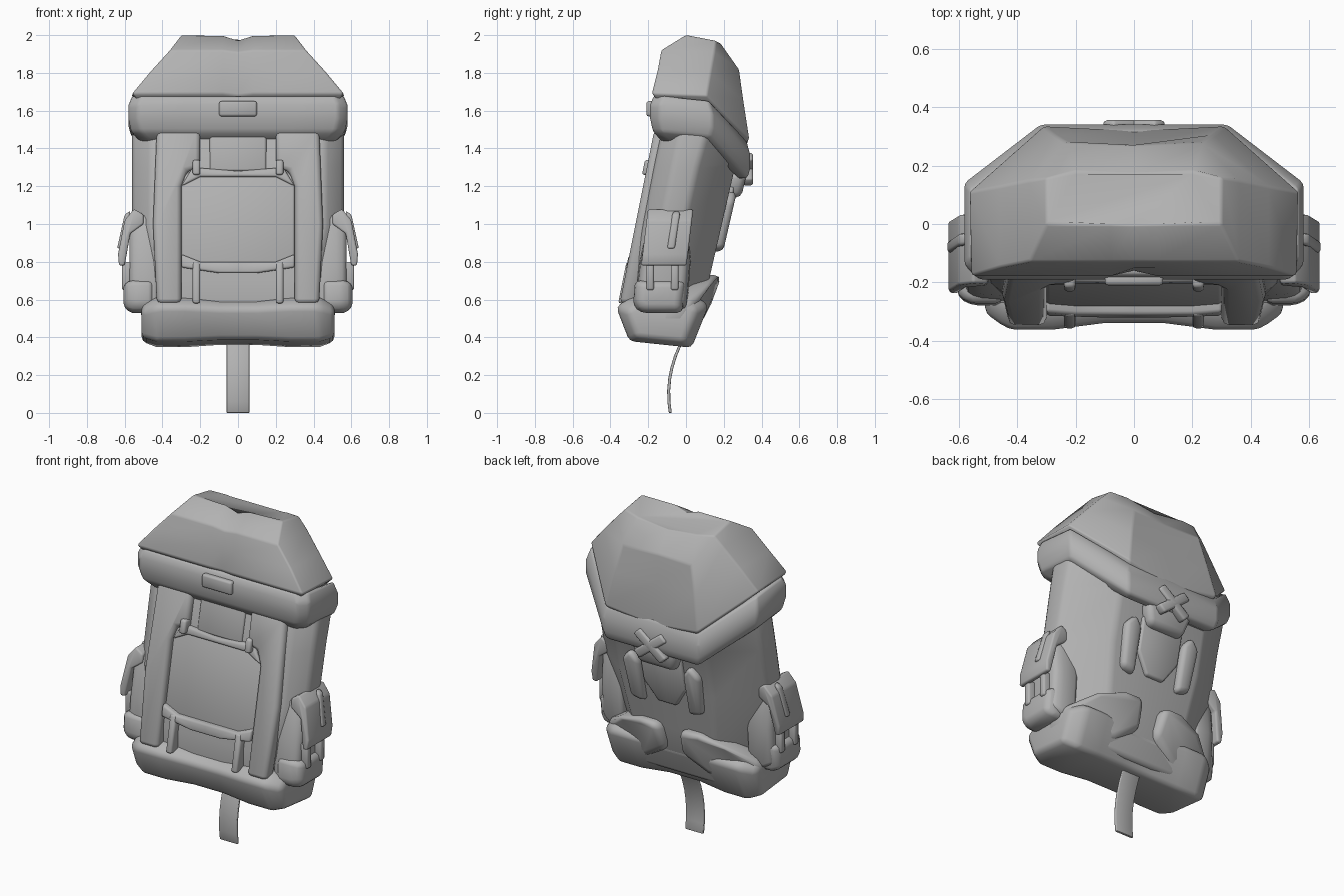
import bpy, bmesh, math

cube = bpy.data.objects.get("Cube")
if cube:
    bpy.data.objects.remove(cube, do_unlink=True)

grey = (.45, .45, .45, 1)
fabric = bpy.data.materials.new("grey_fabric")
fabric.use_nodes = True
fabric.diffuse_color = grey
fabric.node_tree.nodes["Principled BSDF"].inputs["Base Color"].default_value = grey


def front(z):
    """Leaning front plane of the pack."""
    return .2 * z - .47


def back(z):
    """Leaning back plane of the pack."""
    return .23 * z - .03


def rim(y):
    """Height of the collar's upper edge, which drops towards the back."""
    return 1.68 - 1.1 * max(0, y - .1)


def skin(name, rings, bevel=.015, mirror=False):
    """Join closed rings of points into a capped, softly bevelled solid."""
    bm = bmesh.new()
    loops = [[bm.verts.new(point) for point in ring] for ring in rings]
    count = len(loops[0])
    for lower, upper in zip(loops, loops[1:]):
        for i in range(count):
            j = (i + 1) % count
            bm.faces.new((lower[i], lower[j], upper[j], upper[i]))
    bm.faces.new(loops[0])
    bm.faces.new(loops[-1])
    bmesh.ops.recalc_face_normals(bm, faces=bm.faces)
    mesh = bpy.data.meshes.new(name)
    bm.to_mesh(mesh)
    bm.free()
    mesh.shade_smooth()
    mesh.materials.append(fabric)
    part = bpy.data.objects.new(name, mesh)
    bpy.context.collection.objects.link(part)
    if mirror:
        part.modifiers.new("Mirror", "MIRROR")
    soften = part.modifiers.new("Bevel", "BEVEL")
    soften.width = bevel
    soften.segments = 2
    soften.limit_method = "ANGLE"
    soften.angle_limit = math.radians(28)


def mirrored(half):
    """Complete a ring from its +x half, listed from centre to centre."""
    return half + [(-p[0], *p[1:]) for p in reversed(half[1:-1])]


def section(width, y_front, y_back, cut, height):
    """Horizontal slice with small front corners and wide back corners."""
    half = [(0, y_front), (width / 2, y_front), (width - cut, y_front), (width, y_front + cut),
            (width, y_back - .2), (width * .55, y_back), (0, y_back)]
    return mirrored([(x, y, height(y)) for x, y in half])


def plate(name, outline, surface, inner, outer, mirror=False, bevel=.012):
    """Slab with an x-z outline lying on a leaning plane."""
    skin(name, [[(x, surface(z) + depth, z) for x, z in outline]
                for depth in (inner, outer)], bevel, mirror)


def rect(left, right, bottom, top):
    return [(left, bottom), (right, bottom), (right, top), (left, top)]


def side_prism(name, outline, y_start, y_end, lean=0):
    """x-z outline extruded along y, on both sides."""
    skin(name, [[(x, y + lean * (z - .8), z) for x, z in outline]
                for y in (y_start, y_end)], .01, True)


def side_bulge(name, outline, steps, centre):
    """y-z outline stacked outwards along x while shrinking, on both sides."""
    cy, cz = centre
    skin(name, [[(x, cy + (y - cy) * size, cz + (z - cz) * size) for y, z in outline]
                for x, size in steps], .025, True)


# Main sack, closed off inside the collar
skin("main_sack", [section(min(.56, .36 + .2 * z), max(front(z) + .04, -.29), back(z) - .01, .1,
                           lambda y: min(z, rim(y) - .1)) for z in (.4, .7, 1, 1.3, 1.6)], .03)

# Padded collar
skin("collar", [section(.56 + grow, -.17 - grow, .32 + grow, .05, lambda y: rim(y) - drop)
                for drop, grow in ((.24, -.04), (.19, .005), (.12, .02), (.05, .02), (0, 0))])
plate("collar_clasp", rect(-.1, .1, 1.57, 1.65), lambda z: -.17, 0, -.04)

# Lid: slanted shell from the rim to the crest, with a hollowed back
lid = [
    [(0, -.1, 1.62), (.5, -.12, 1.62), (.5, .1, 1.62), (.28, .28, 1.4), (0, .28, 1.38)],
    [(0, -.16, 1.68), (.56, -.18, 1.69), (.565, .11, 1.68), (.31, .335, 1.45), (0, .32, 1.41)],
    [(0, -.15, 1.8), (.46, -.15, 1.81), (.46, .13, 1.8), (.27, .305, 1.65), (0, .27, 1.65)],
    [(0, -.13, 1.91), (.36, -.13, 1.92), (.36, .15, 1.91), (.23, .28, 1.82), (0, .27, 1.82)],
    [(0, 0, 1.975), (.3, 0, 2), (.3, .16, 1.97), (.2, .18, 1.96), (0, .17, 1.94)]]
for ring in lid:
    # Extra point keeps the front and top flat beside the central dip
    x, y, z = ring[1]
    ring.insert(1, (.08, y, z))
skin("lid", [mirrored(ring) for ring in lid], .01)

# Raised front frame around the central panel
plate("frame_column", [(.3, .58), (.43, .58), (.45, 1), (.43, 1.5), (.2, 1.5), (.2, 1.3),
                       (.27, 1.28), (.3, 1.2)], front, .09, .003, True, .025)
plate("frame_top_bar", [(0, 1.25), (.2, 1.25), (.3, 1.2), (.24, 1.3), (0, 1.28)],
      front, .09, .015, True)
plate("frame_bottom_bar", [(0, .74), (.1, .74), (.3, .77), (.3, .84), (.2, .8), (0, .8)],
      front, .09, 0, True)
plate("central_panel", rect(-.3, .3, .78, 1.27), front, .09, .03)
plate("upper_strap", rect(-.15, .15, 1.28, 1.56), front, .09, .03)
plate("front_buckle", rect(.2, .24, 1.26, 1.34), front, .08, -.015, True)
plate("lower_strap", rect(.2, .24, .58, .8), front, .08, -.005, True)

# Base cushion, pinched at the middle
profile = [(-.3, .61), (-.37, .56), (-.3, .38), (.03, .345), (.12, .57), (.05, .62)]
half_sizes = [(.1, .9), (.28, 1), (.43, 1), (.51, .75)]
sizes = [(-x, size) for x, size in reversed(half_sizes)] + half_sizes
skin("base_cushion", [[(x, (y + .14) * size - .14, .47 + (z - .47) * size) for y, z in profile]
                      for x, size in sizes], .025)

# Hip pads drooping outwards and wrapping round the back corners
pad = [(.05, .56), (.2, .46), (.36, .43), (.5, .42), (.52, .58), (.36, .68), (.2, .73), (.07, .73)]
skin("hip_pad", [[(x, .37 * z - .1 - .5 * max(0, x - .32) + depth, z) for x, z in pad]
                 for depth in (-.14, .02)], .04, True)

# Back harness
plate("back_pad", [(.15, .85), (.24, .87), (.26, 1.12), (.2, 1.18), (.15, 1.12)],
      back, -.05, .03, True, .025)
plate("back_panel", mirrored([(0, .88), (.06, .88), (.14, 1), (.14, 1.2), (0, 1.2)]),
      back, -.05, .012)
plate("harness_yoke", [(-.12, 1.14), (.12, 1.14), (.16, 1.27), (-.16, 1.27)], back, -.03, .06,
      False, .03)
plate("harness_cross_strap", [(-.11, 1.24), (-.07, 1.2), (.11, 1.34), (.07, 1.38)],
      lambda z: .3, 0, .055, True)

# Side pockets with flap, pouch and straps
side_bulge("pocket_core", [(-.27, .55), (0, .55), (.02, .8), (0, 1.05), (-.19, 1.05), (-.24, .8)],
           ((.42, 1.05), (.52, 1), (.575, .88)), (-.12, .8))
side_bulge("pocket_pouch", [(-.28, .57), (-.24, .53), (-.02, .53), (0, .7), (-.27, .7)],
           ((.45, 1), (.56, 1), (.605, .8)), (-.13, .64))
side_prism("pocket_flap", [(.5, 1.05), (.55, 1.08), (.6, 1.02), (.635, .84), (.63, .78),
                           (.6, .78), (.57, .95), (.5, 1)], -.235, .005, .12)
side_prism("flap_rib", [(.57, 1.07), (.6, 1.05), (.64, .87), (.6, .87)], -.11, -.07, .15)
for y in (-.21, -.08):
    side_prism("pocket_strap", rect(.54, .615, .65, .8), y, y + .04)

# Hanging tail strap
tail = []
for step in range(8):
    z = .06 * step
    y = .9 * (z - .1) ** 2 - .1
    tail.append([(-.06, y, z), (.06, y, z), (.06, y + .016, z), (-.06, y + .016, z)])
skin("tail_strap", tail, .004)
